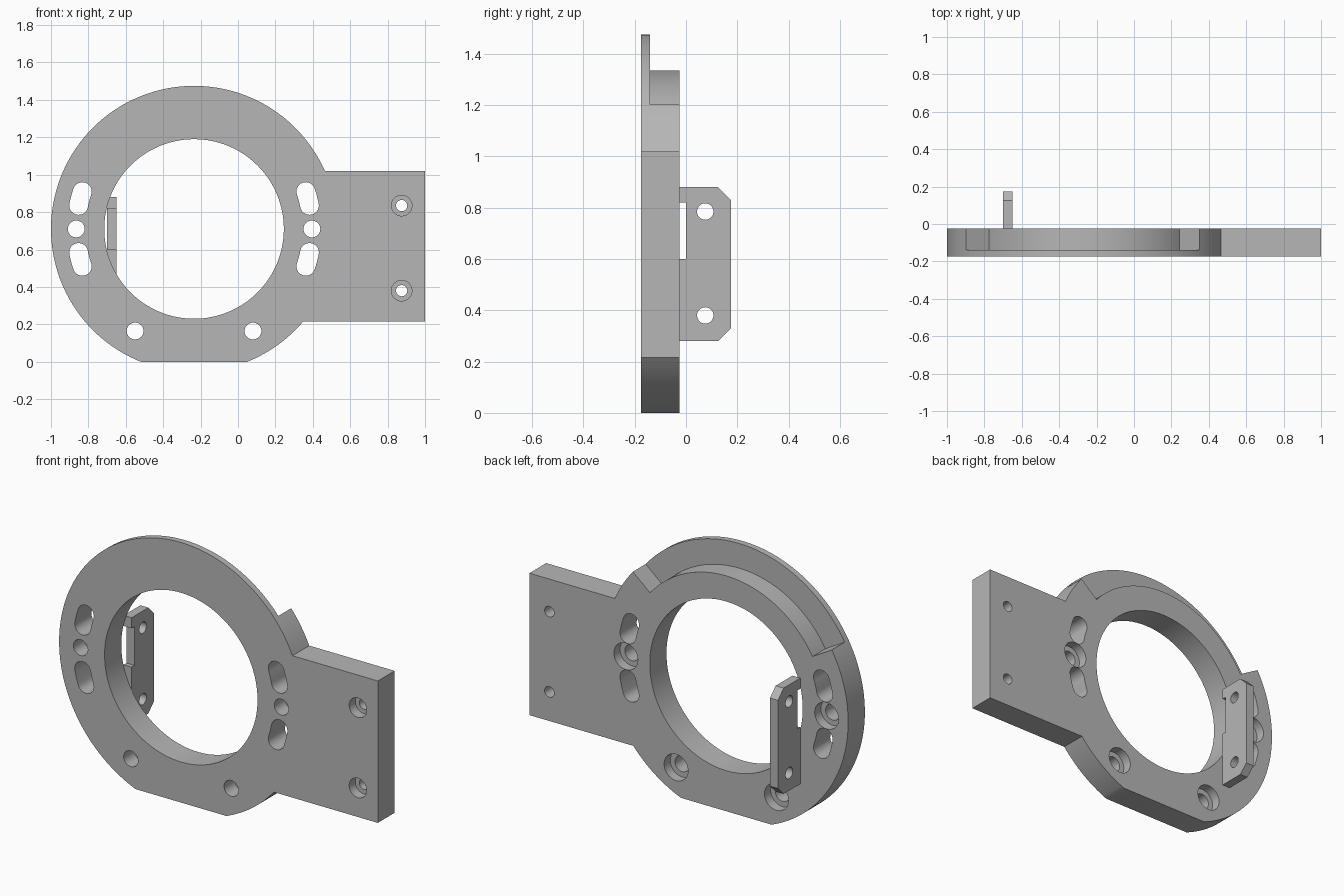
import bpy, bmesh
from math import sin, cos, asin, pi, radians
from mathutils import Vector

old = bpy.data.objects.get("Cube")
if old:
    bpy.data.objects.remove(old, do_unlink=True)

grey = bpy.data.materials.new("machined grey")
grey.use_nodes = True
grey.diffuse_color = (0.47, 0.47, 0.47, 1)
grey.node_tree.nodes["Principled BSDF"].inputs["Base Color"].default_value = grey.diffuse_color

CX, CZ = -0.235, 0.71          # ring centre
R_OUT, R_STEP, R_BORE, R_BOLT = 0.765, 0.625, 0.48, 0.63
FRONT, BACK = -0.175, -0.025   # plate faces


def arc(cx, cz, r, a0, a1, n):
    return [(cx + r * cos(a0 + (a1 - a0) * i / n), cz + r * sin(a0 + (a1 - a0) * i / n))
            for i in range(n + 1)]


def circle(cx, cz, r, n=40):
    return arc(cx, cz, r, 0, 2 * pi, n)[:-1]


def prism(name, outline, lo, hi, axis="y"):
    """Extrude a 2D outline along y (points are x, z) or along x (points are y, z)."""
    bm = bmesh.new()
    place = (lambda p: (p[0], lo, p[1])) if axis == "y" else (lambda p: (lo, p[0], p[1]))
    face = bm.faces.new([bm.verts.new(place(p)) for p in outline])
    out = bmesh.ops.extrude_face_region(bm, geom=[face])
    shift = Vector((0, hi - lo, 0)) if axis == "y" else Vector((hi - lo, 0, 0))
    bmesh.ops.translate(bm, verts=[v for v in out["geom"] if isinstance(v, bmesh.types.BMVert)], vec=shift)
    bmesh.ops.recalc_face_normals(bm, faces=bm.faces)
    mesh = bpy.data.meshes.new(name)
    bm.to_mesh(mesh)
    bm.free()
    mesh.materials.append(grey)
    obj = bpy.data.objects.new(name, mesh)
    bpy.context.collection.objects.link(obj)
    return obj


def activate(obj):
    bpy.ops.object.select_all(action="DESELECT")
    obj.select_set(True)
    bpy.context.view_layer.objects.active = obj


def cut(target, outline, lo, hi, axis="y"):
    cutter = prism("cutter", outline, lo, hi, axis)
    cutter.hide_render = True
    mod = target.modifiers.new("cut", "BOOLEAN")
    mod.operation, mod.solver, mod.object = "DIFFERENCE", "EXACT", cutter
    activate(target)
    bpy.ops.object.modifier_apply(modifier=mod.name)
    bpy.data.objects.remove(cutter, do_unlink=True)


def finish(obj):
    activate(obj)
    bpy.ops.object.shade_smooth_by_angle(angle=radians(25))


# Ring with a flat foot and a rectangular side flange, as one outline
TOP, BOTTOM = 1.02, 0.215
a_top = asin((TOP - CZ) / R_OUT)
a_low = asin((BOTTOM - CZ) / R_OUT)
a_foot = asin(-CZ / R_OUT)
body = arc(CX, CZ, R_OUT, a_top, pi - a_foot, 110)
body += arc(CX, CZ, R_OUT, a_foot, a_low, 16)
body += [(1, BOTTOM), (1, TOP)]
plate = prism("ring_plate", body, FRONT, BACK)

# Central bore and the stepped rim on the upper back
cut(plate, circle(CX, CZ, R_BORE, 128), -0.3, 0.1)
a0, a1 = radians(40), radians(150)
cut(plate, arc(CX, CZ, R_STEP, a0, a1, 60) + arc(CX, CZ, 0.9, a1, a0, 60), -0.14, 0.1)

# Bolt holes round the ring, counterbored from the back
for deg in (0, 180, 240, 300):
    x = CX + R_BOLT * cos(radians(deg))
    z = CZ + R_BOLT * sin(radians(deg))
    cut(plate, circle(x, z, 0.045), -0.3, 0.1)
    cut(plate, circle(x, z, 0.075), BACK - 0.055, 0.1)

# Curved slots above and below each side hole
for mid in (15, -15, 165, 195):
    s, e, w = radians(mid - 3.5), radians(mid + 3.5), 0.05
    ends = [(CX + R_BOLT * cos(a), CZ + R_BOLT * sin(a)) for a in (s, e)]
    slot = arc(CX, CZ, R_BOLT + w, s, e, 6)
    slot += arc(*ends[1], w, e, e + pi, 16)[1:]
    slot += arc(CX, CZ, R_BOLT - w, e, s, 6)[1:]
    slot += arc(*ends[0], w, s + pi, s + 2 * pi, 16)[1:-1]
    cut(plate, slot, -0.3, 0.1)

# Flange screw holes, counterbored from the front
for z in (0.835, 0.38):
    cut(plate, circle(0.875, z, 0.03), -0.3, 0.1)
    cut(plate, circle(0.875, z, 0.055), -0.3, FRONT + 0.055)
finish(plate)

# Upright bracket behind the ring, with chamfered corners and a relief notch
bracket = prism("side_bracket", [
    (BACK, 0.28), (0.125, 0.28), (0.175, 0.33), (0.175, 0.83), (0.125, 0.88),
    (BACK, 0.88), (BACK, 0.82), (0, 0.82), (0, 0.6), (BACK, 0.6)], -0.7, -0.65, "x")
for z in (0.785, 0.38):
    cut(bracket, circle(0.075, z, 0.032), -0.9, -0.5, "x")
finish(bracket)
